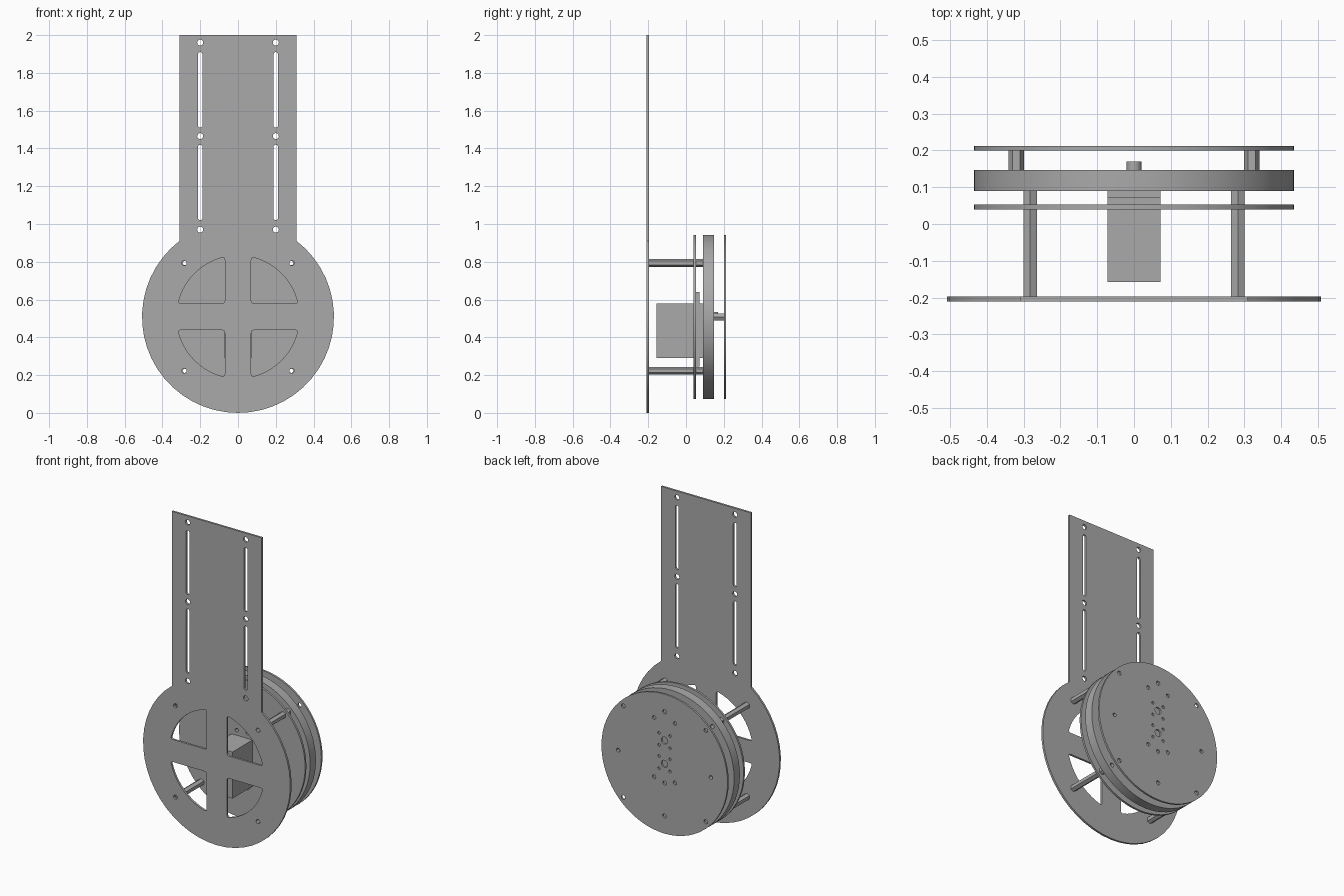
import bpy
import bmesh
from math import sin, cos, pi, asin, acos, sqrt
from mathutils import Vector

cube = bpy.data.objects.get("Cube")
if cube:
    bpy.data.objects.remove(cube, do_unlink=True)

grey = bpy.data.materials.new("plain grey")
grey.use_nodes = True
grey.diffuse_color = (0.4, 0.4, 0.4, 1)
grey.node_tree.nodes["Principled BSDF"].inputs["Base Color"].default_value = (0.4, 0.4, 0.4, 1)

CZ = 0.508          # height of the common axis
PLATE_R = 0.508
DISC_R = 0.435
CORNER = 0.285      # standoff offset from the axis
SIGNS = [(sx, sz) for sx in (-1, 1) for sz in (-1, 1)]


def circle(x, z, r, n=16, turn=0.0):
    return [(x + r * cos(turn + 2 * pi * i / n), z + r * sin(turn + 2 * pi * i / n)) for i in range(n)]


def box(x0, x1, z0, z1):
    return [(x0, z0), (x1, z0), (x1, z1), (x0, z1)]


def slot(x, z0, z1, r, n=8):
    top = [(x + r * cos(pi * i / n), z1 - r + r * sin(pi * i / n)) for i in range(n + 1)]
    low = [(x - r * cos(pi * i / n), z0 + r - r * sin(pi * i / n)) for i in range(n + 1)]
    return top + low


def fillet(a, corner, b, r, n=5):
    """Round one corner lying between the directions of a and b."""
    a, c, b = Vector(a), Vector(corner), Vector(b)
    p, q = c + (a - c).normalized() * r, c + (b - c).normalized() * r
    steps = [i / n for i in range(n + 1)]
    return [tuple(p * (1 - t) ** 2 + c * 2 * t * (1 - t) + q * t * t) for t in steps]


def sheet(name, loops, y0, y1):
    """Extrude an outline with holes (first loop is the outline) from y0 to y1."""
    curve = bpy.data.curves.new(name, "CURVE")
    curve.dimensions = "2D"
    curve.fill_mode = "BOTH"
    curve.extrude = (y1 - y0) / 2
    for loop in loops:
        spline = curve.splines.new("POLY")
        spline.points.add(len(loop) - 1)
        for point, (x, z) in zip(spline.points, loop):
            point.co = (x, z, 0, 1)
        spline.use_cyclic_u = True
    temp = bpy.data.objects.new(name + " outline", curve)
    bpy.context.collection.objects.link(temp)
    bpy.context.view_layer.update()
    mesh = bpy.data.meshes.new_from_object(temp.evaluated_get(bpy.context.evaluated_depsgraph_get()))
    bpy.data.objects.remove(temp, do_unlink=True)

    bm = bmesh.new()
    bm.from_mesh(mesh)
    bmesh.ops.remove_doubles(bm, verts=bm.verts, dist=0.00005)
    for v in bm.verts:
        v.co = (v.co.x, (y0 + y1) / 2 - v.co.z, v.co.y)
    bmesh.ops.recalc_face_normals(bm, faces=bm.faces)
    bm.to_mesh(mesh)
    bm.free()
    mesh.materials.clear()
    mesh.materials.append(grey)
    mesh.name = name
    obj = bpy.data.objects.new(name, mesh)
    bpy.context.collection.objects.link(obj)
    bpy.ops.object.select_all(action="DESELECT")
    obj.select_set(True)
    bpy.context.view_layer.objects.active = obj
    bpy.ops.object.shade_smooth_by_angle(angle=pi / 7)
    return obj


# Holes shared by the plates at the four standoffs
corner_holes = [circle(sx * CORNER, CZ + sz * CORNER, 0.013) for sx, sz in SIGNS]

# Front plate: round base with a tall mounting strip
half = 0.31
start = acos(half / PLATE_R)
sweep = pi + 2 * start
outline = [(half, 2), (-half, 2)]
outline += [(PLATE_R * cos(pi - start + sweep * i / 40), CZ + PLATE_R * sin(pi - start + sweep * i / 40))
            for i in range(41)]

# Quarter window with rounded corners, mirrored into the four quadrants
bar, win_r, rnd = 0.07, 0.325, 0.016
a0 = asin(bar / win_r)
reach = sqrt(win_r ** 2 - bar ** 2)
trim = rnd / win_r


def on_arc(a):
    return (win_r * cos(a), win_r * sin(a))


window = fillet((bar, reach), (bar, bar), (reach, bar), rnd)
window += fillet((bar, bar), (reach, bar), on_arc(a0 + trim), rnd)
window += [on_arc(a0 + trim + (pi / 2 - 2 * a0 - 2 * trim) * i / 10) for i in range(1, 10)]
window += fillet(on_arc(pi / 2 - a0 - trim), (bar, reach), (bar, bar), rnd)
windows = [[(sx * x, CZ + sz * z) for x, z in window] for sx, sz in SIGNS]

strip_holes = []
for x in (-0.2, 0.2):
    strip_holes += [slot(x, 1.02, 1.42, 0.012), slot(x, 1.51, 1.91, 0.012)]
    strip_holes += [circle(x, z, 0.016) for z in (0.97, 1.465, 1.96)]
sheet("front_plate", [outline] + windows + strip_holes + corner_holes, -0.21, -0.197)

# Motor mounting disc with an opening for the motor body
tab_holes = [circle(sx * 0.037, z, 0.011) for sx in (-1, 1) for z in (0.27, 0.612)]
disc = circle(0, CZ, DISC_R, 64)
sheet("motor_disc", [disc, box(-0.072, 0.072, 0.29, 0.58)] + tab_holes + corner_holes, 0.04, 0.053)

# Thick middle drum
side_holes = [circle(x, CZ, 0.012) for x in (-0.32, 0.32)]
sheet("drum", [disc, circle(0, CZ, 0.03, 24)] + side_holes + corner_holes, 0.09, 0.147)

# Back disc with two hub patterns and mounting holes
back_holes = side_holes + [circle(0, CZ + z, 0.013) for z in (-0.325, 0.325)]
for hub in (0, 0.145):
    back_holes.append(circle(0, CZ + hub, 0.022, 20))
    back_holes += [circle(sx * 0.038, CZ + hub + sz * 0.038, 0.009, 12) for sx, sz in SIGNS]
back_holes += [circle(x, CZ + z, 0.012) for x in (-0.072, 0.072) for z in (-0.1, 0.27)]
back_holes.append(circle(0, CZ - 0.12, 0.012))
sheet("back_disc", [disc] + back_holes + corner_holes, 0.2, 0.212)

# Hollow hexagonal standoffs and short side spacers
for sx, sz in SIGNS:
    x, z = sx * CORNER * 0.99, CZ + sz * CORNER
    sheet("long_standoff", [circle(x, z, 0.021, 6, pi / 6), circle(x, z, 0.011)], -0.197, 0.09)
for x in (-0.32, 0.32):
    sheet("short_spacer", [circle(x, CZ, 0.021, 6), circle(x, CZ, 0.011)], 0.147, 0.2)

# Motor body, its mounting flange and output shaft
sheet("motor_body", [box(-0.072, 0.072, 0.29, 0.58)], -0.157, 0.09)
for name, z0, z1 in (("upper_flange", 0.58, 0.64), ("lower_flange", 0.245, 0.29)):
    holes = [circle(sx * 0.037, 0.612 if z0 > CZ else 0.27, 0.011) for sx in (-1, 1)]
    sheet(name, [box(-0.072, 0.072, z0, z1)] + holes, 0.053, 0.072)
sheet("motor_shaft", [circle(0, CZ + 0.005, 0.02, 24)], 0.09, 0.17)
